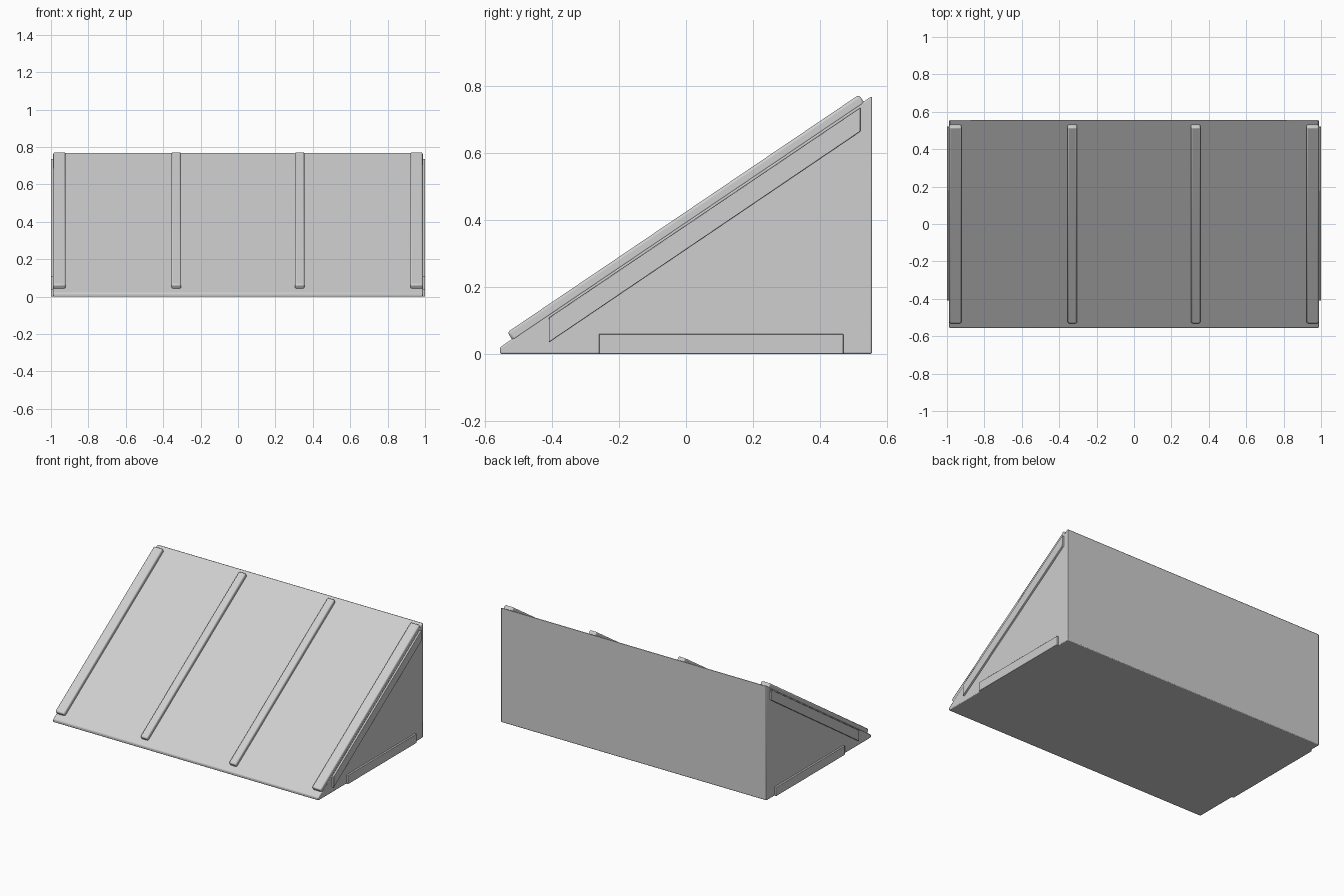
import bpy
import bmesh
from mathutils import Vector

cube = bpy.data.objects.get("Cube")
if cube:
    bpy.data.objects.remove(cube, do_unlink=True)

# Single painted grey
grey = bpy.data.materials.new("light_grey")
grey.use_nodes = True
colour = (0.62, 0.62, 0.62, 1)
grey.diffuse_color = colour
grey.node_tree.nodes["Principled BSDF"].inputs["Base Color"].default_value = colour


def prism(name, profile, x0, x1, bevel, segments=2):
    """Extrude a (y, z) profile along x and round its edges."""
    bm = bmesh.new()
    face = bm.faces.new([bm.verts.new((x0, y, z)) for y, z in profile])
    ext = bmesh.ops.extrude_face_region(bm, geom=[face])
    verts = [v for v in ext["geom"] if isinstance(v, bmesh.types.BMVert)]
    bmesh.ops.translate(bm, verts=verts, vec=(x1 - x0, 0, 0))
    bmesh.ops.recalc_face_normals(bm, faces=bm.faces)
    mesh = bpy.data.meshes.new(name)
    bm.to_mesh(mesh)
    bm.free()
    mesh.materials.append(grey)
    obj = bpy.data.objects.new(name, mesh)
    bpy.context.collection.objects.link(obj)
    mod = obj.modifiers.new("rounded_edges", "BEVEL")
    mod.width = bevel
    mod.segments = segments
    mod.limit_method = "ANGLE"
    bpy.ops.object.select_all(action="DESELECT")
    obj.select_set(True)
    bpy.context.view_layer.objects.active = obj
    bpy.ops.object.shade_smooth_by_angle()
    return obj


# Wedge body
HALF = 0.988
prism("ramp_body", [(-0.556, 0), (0.556, 0), (0.556, 0.771), (-0.556, 0.02)],
      -HALF, HALF, 0.005)

# Raised ribs lying on the slope
low, high = Vector((-0.52, 0.044)), Vector((0.531, 0.754))
along = (high - low).normalized()
up = Vector((-along.y, along.x)) * 0.025
sink = -up * 0.3
rib = [low + sink, high + sink, high + up, low + up]

# Side trims: a sloping strip and a foot plate
strip = [(-0.41, 0.035), (0.521, 0.665), (0.521, 0.736), (-0.41, 0.108)]
foot = [(-0.26, 0), (0.47, 0), (0.47, 0.06), (-0.26, 0.06)]

for side, s in (("left", 1), ("right", -1)):
    prism(f"outer_rib_{side}", rib, s * 0.922, s * HALF, 0.008)
    prism(f"inner_rib_{side}", rib, s * 0.304, s * 0.355, 0.008)
    prism(f"slope_trim_{side}", strip, s * 0.97, s * 1.0, 0.002)
    prism(f"foot_plate_{side}", foot, s * 0.97, s * 1.0, 0.002)
